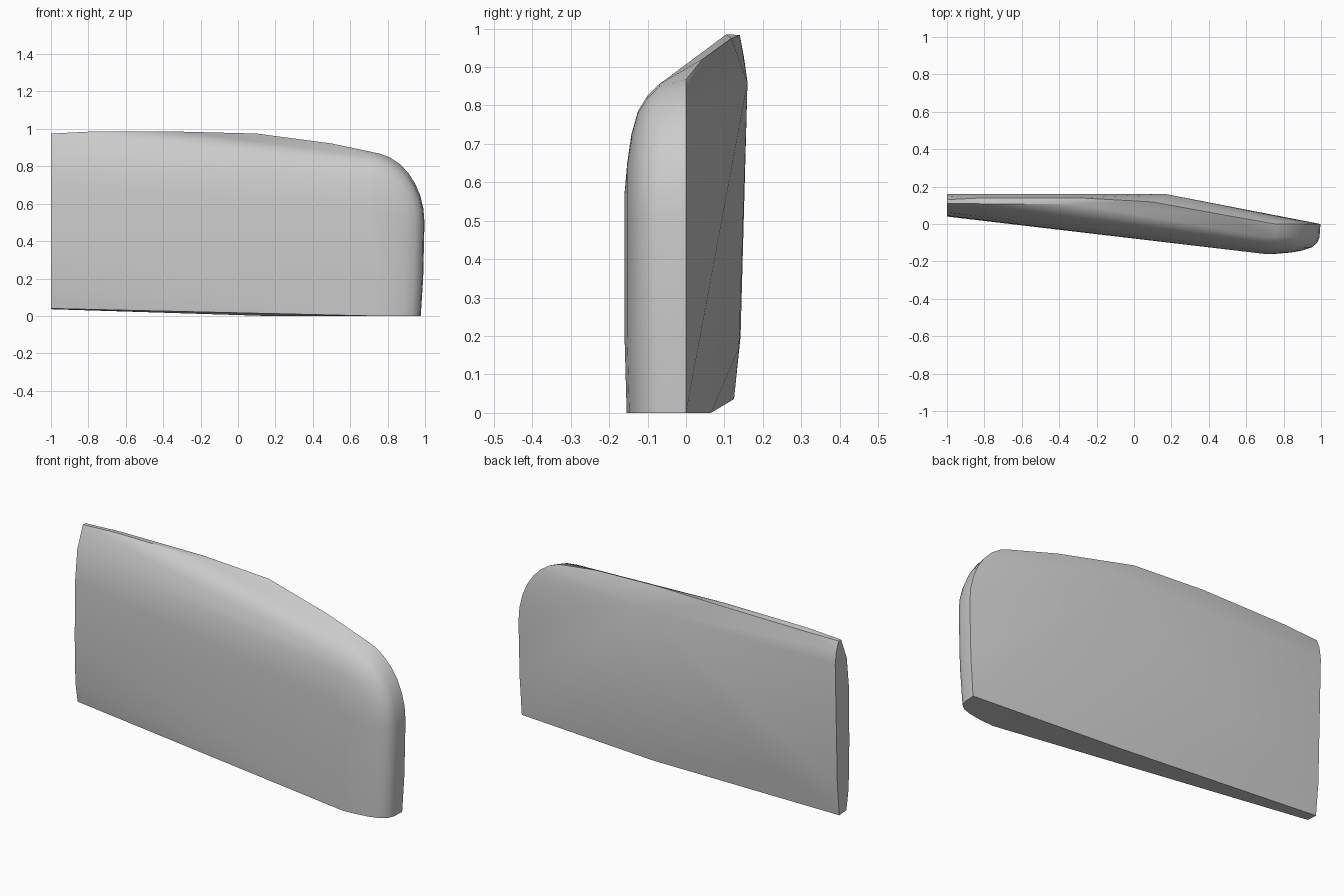
import bpy, bmesh, math

if "Cube" in bpy.data.objects:
    bpy.data.objects.remove(bpy.data.objects["Cube"])

grey = bpy.data.materials.new("light grey")
grey.diffuse_color = (0.6, 0.6, 0.6, 1)
grey.use_nodes = True
grey.node_tree.nodes["Principled BSDF"].inputs["Base Color"].default_value = grey.diffuse_color

pts = []

# Flat root end: closed profile (y, z) at x = -1
root = [(0.065, 0.04), (0.046, 0.15), (0.04, 0.4), (0.044, 0.7), (0.062, 0.86),
        (0.11, 0.975), (0.13, 0.975), (0.15, 0.93), (0.16, 0.86),
        (0.142, 0.2), (0.125, 0.036)]
pts += [(-1, y, z) for y, z in root]

# Rounded tip: nested corner arcs (y, x radius, z radius) around x = 0.7, z = 0.5
layers = [(0, 0.297, 0.375), (-0.07, 0.292, 0.355), (-0.1, 0.28, 0.325),
          (-0.125, 0.25, 0.285), (-0.142, 0.2, 0.225),
          (-0.153, 0.135, 0.15), (-0.16, 0.05, 0.07)]
for y, rx, rz in layers:
    for i in range(9):
        a = math.radians(i * 90 / 8)
        pts.append((0.7 + rx * math.cos(a), y, 0.5 + rz * math.sin(a)))
    # Straight side running down to the flat base
    pts.append((0.7 + rx - 0.007, y, 0.2))
    pts.append((0.7 + rx - 0.02, y * 0.965, 0))

# Sloping top ridge, rear peak and lower rear edge
pts += [(0.5, 0.045, 0.922), (0.1, 0.118, 0.975), (-0.3, 0.105, 0.985),
        (-0.8, 0.108, 0.985), (-0.3, 0.14, 0.983), (-0.8, 0.14, 0.98),
        (0.17, 0.16, 0.86), (0.15, 0.065, 0.0), (-0.65, 0.138, 0.17)]

# Convex skin over all the sections
bm = bmesh.new()
for p in pts:
    bm.verts.new(p)
res = bmesh.ops.convex_hull(bm, input=bm.verts)
loose = [v for v in bm.verts if not v.link_faces]
bmesh.ops.delete(bm, geom=loose, context='VERTS')
bmesh.ops.recalc_face_normals(bm, faces=bm.faces)
mesh = bpy.data.meshes.new("panel_shell")
bm.to_mesh(mesh)
bm.free()
panel = bpy.data.objects.new("panel_shell", mesh)
bpy.context.collection.objects.link(panel)
mesh.materials.append(grey)

# Smooth shading with crisp edges
bpy.context.view_layer.objects.active = panel
panel.select_set(True)
bpy.ops.object.shade_smooth_by_angle(angle=math.radians(30))
